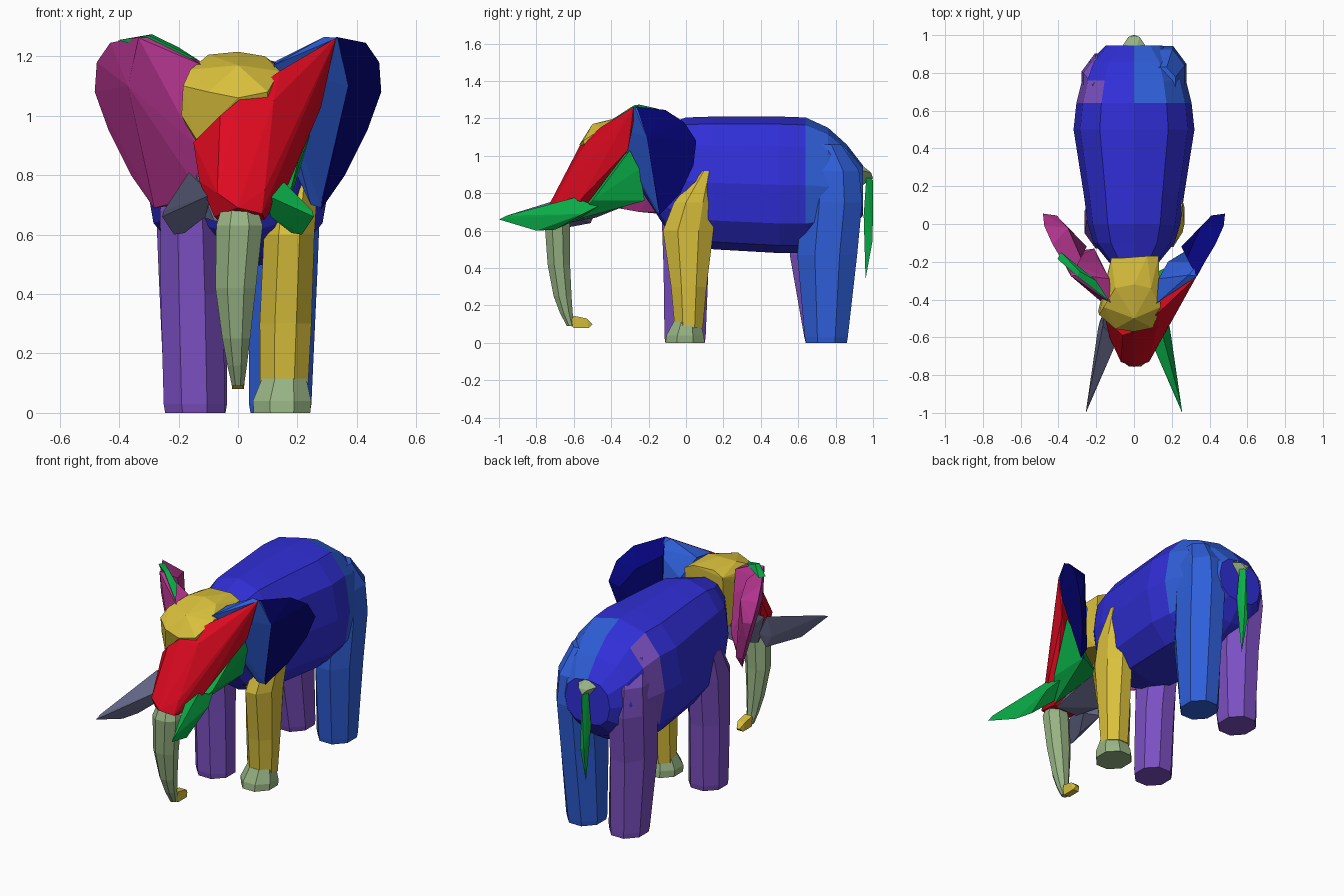
import bpy, bmesh, math
from mathutils import Vector

cube = bpy.data.objects.get("Cube")
if cube:
    bpy.data.objects.remove(cube, do_unlink=True)

COLOURS = {
    "royal_blue": (0.03, 0.028, 0.68), "blue": (0.028, 0.115, 0.70),
    "navy": (0.0015, 0.0015, 0.20), "magenta": (0.47, 0.036, 0.28),
    "red": (0.74, 0.003, 0.015), "yellow": (0.70, 0.53, 0.045),
    "green": (0.003, 0.43, 0.066), "sage": (0.31, 0.45, 0.23),
    "purple": (0.20, 0.08, 0.54), "slate": (0.13, 0.14, 0.25),
}
MATS = {}
for name, rgb in COLOURS.items():
    m = bpy.data.materials.new(name)
    m.use_nodes = True
    m.diffuse_color = (*rgb, 1)
    bsdf = next(n for n in m.node_tree.nodes if n.type == 'BSDF_PRINCIPLED')
    bsdf.inputs["Base Color"].default_value = (*rgb, 1)
    bsdf.inputs["Roughness"].default_value = 0.8
    MATS[name] = m


def finish(name, bm, *colours):
    bmesh.ops.recalc_face_normals(bm, faces=bm.faces)
    me = bpy.data.meshes.new(name)
    bm.to_mesh(me)
    bm.free()
    for c in colours:
        me.materials.append(MATS[c])
    ob = bpy.data.objects.new(name, me)
    bpy.context.collection.objects.link(ob)
    return ob


def hull(name, colour, pts):
    """Faceted convex part wrapped around a few corner points."""
    bm = bmesh.new()
    vs = [bm.verts.new(p) for p in pts]
    res = bmesh.ops.convex_hull(bm, input=vs)
    loose = {v for v in res["geom_interior"] + res["geom_unused"]
             if isinstance(v, bmesh.types.BMVert) and not v.link_faces}
    bmesh.ops.delete(bm, geom=list(loose), context='VERTS')
    return finish(name, bm, colour)


def loft(name, colours, rings):
    """Skin a list of equal-sized rings and cap both ends."""
    bm = bmesh.new()
    rows = [[bm.verts.new(p) for p in r] for r in rings]
    n = len(rows[0])
    for a, b in zip(rows, rows[1:]):
        for i in range(n):
            j = (i + 1) % n
            bm.faces.new((a[i], a[j], b[j], b[i]))
    bm.faces.new(rows[0])
    bm.faces.new(rows[-1])
    return finish(name, bm, *colours)


def flat_ring(z, cx, cy, rx, ry, n=8):
    """Horizontal ring with corners turned so its sides are flat."""
    k = 1 / math.cos(math.pi / n)
    return [Vector((cx + rx * k * math.cos((i + .5) * math.tau / n),
                    cy + ry * k * math.sin((i + .5) * math.tau / n), z)) for i in range(n)]


def power(v, e=0.82):
    return math.copysign(abs(v) ** e, v)


def body_ring(y, w, z0, z1, n=12):
    return [(w * power(math.cos(i * math.tau / n)), y,
             (z0 + z1) / 2 + (z1 - z0) / 2 * power(math.sin(i * math.tau / n)))
            for i in range(n)]


def mirror(pts):
    return [(-x, y, z) for x, y, z in pts]


# Barrel body, with one coloured haunch and a patch above the other thigh
body = loft("body", ("royal_blue", "blue", "purple"), [body_ring(*r) for r in (
    (-.23, .11, .80, 1.13), (-.10, .215, .60, 1.17), (0, .245, .53, 1.205),
    (.15, .265, .50, 1.21), (.50, .32, .48, 1.21), (.64, .305, .48, 1.205),
    (.76, .275, .52, 1.15), (.86, .235, .58, 1.06), (.945, .15, .68, .95))])
for p in body.data.polygons:
    x, y, z = p.center
    if y > .64 and x > .01 and z > .7:
        p.material_index = 1
    elif .64 < y < .76 and x < -.19 and z > .7:
        p.material_index = 2

# Rear legs whose thighs sink into the body
REAR = ((0, .142, .75, .10, .11), (.03, .142, .75, .105, .115), (.47, .152, .755, .115, .16),
        (.75, .158, .78, .12, .162), (.92, .158, .78, .11, .145), (1.06, .14, .74, .08, .09))
for name, colour, s, shift in (("left_rear_leg", "blue", 1, 0),
                               ("right_rear_leg", "purple", -1, -.04)):
    loft(name, (colour,), [flat_ring(z, s * x, y + min(z / .47, 1) * shift, rx, ry)
                           for z, x, y, rx, ry in REAR])

# Front legs and the one separate foot
loft("right_front_leg", ("purple",), [flat_ring(*r) for r in (
    (0, -.145, -.005, .10, .105), (.03, -.147, -.005, .103, .11), (.4, -.155, 0, .105, .12),
    (.68, -.162, .01, .10, .14), (.85, -.18, .06, .07, .09))])
loft("left_front_leg", ("yellow",), [flat_ring(*r) for r in (
    (.08, .155, .015, .08, .075), (.3, .16, .015, .087, .095), (.6, .172, .012, .085, .135),
    (.75, .187, .045, .08, .11), (.92, .217, .11, .04, .035))])
loft("left_front_foot", ("sage",), [flat_ring(*r) for r in (
    (0, .148, -.005, .095, .105), (.04, .148, -.005, .098, .10), (.115, .155, .005, .075, .07))])

# Cranium
hull("cranium", "yellow", [
    (-.12, -.18, 1.17), (.13, -.17, 1.17), (-.06, -.18, 1.20), (.07, -.17, 1.20),
    (-.10, -.34, 1.205), (.09, -.34, 1.20), (0, -.32, 1.215), (-.16, -.44, 1.155),
    (.14, -.44, 1.15), (-.185, -.48, 1.10), (-.19, -.46, 1.0), (-.14, -.50, .92),
    (-.10, -.555, 1.08), (.10, -.55, 1.08), (0, -.57, 1.06), (0, -.50, 1.17),
    (.10, -.5, .95), (-.12, -.2, .85), (.12, -.2, .85)])

# Face sheet running up to the left ear tip
hull("face", "red", [
    (.33, -.28, 1.262), (.31, -.27, 1.24), (.14, -.46, 1.15), (.12, -.55, 1.05),
    (0, -.57, 1.05), (-.06, -.59, 1.0), (-.15, -.51, .91), (-.13, -.60, .78),
    (-.08, -.68, .66), (-.07, -.73, .74), (0, -.757, .69), (.08, -.73, .67),
    (.09, -.70, .75), (.17, -.56, .77), (.28, -.31, 1.03), (.09, -.60, .65), (-.07, -.60, .65)])

# Cheek and jaw
hull("left_cheek", "green", [
    (.25, -.30, 1.03), (.18, -.50, .76), (.19, -.22, .76), (.12, -.45, .72),
    (.24, -.25, .93), (.03, -.30, .75), (.05, -.4, .95), (.09, -.60, .655)])
hull("jaw", "slate", [
    (-.14, -.55, .80), (-.15, -.48, .67), (-.13, -.28, .75), (.03, -.28, .77),
    (.04, -.5, .70), (-.05, -.3, .95), (-.08, -.61, .645), (.07, -.61, .645)])

# Tusks
TUSK = [(.255, -1, .66), (.25, -.96, .68), (.155, -.60, .775), (.09, -.62, .735),
        (.11, -.58, .66), (.18, -.70, .605), (.215, -.80, .60), (.19, -.55, .69),
        (.16, -.47, .73)]
hull("left_tusk", "green", TUSK)
hull("right_tusk", "slate", mirror(TUSK) + [(-.165, -.54, .81), (-.18, -.51, .64)])

# Ears: inner strip and outer flap
INNER = [(.29, -.27, 1.265), (.335, -.275, 1.262), (.37, -.21, 1.10), (.12, -.42, 1.17),
         (.13, -.29, 1.185), (.18, -.20, 1.08), (.28, -.14, .69), (.245, -.16, .70),
         (.16, -.25, .88), (.35, -.2, 1.22)]
FLAP = [(.33, -.275, 1.265), (.43, -.11, 1.245), (.475, -.01, 1.18), (.482, .055, 1.08),
        (.435, .04, .95), (.36, -.03, .80), (.28, -.14, .685), (.25, -.12, .75),
        (.41, .045, 1.06), (.35, -.02, 1.16), (.28, -.18, 1.2), (.37, -.21, 1.10)]
hull("left_ear_inner", "blue", INNER)
hull("left_ear_flap", "navy", FLAP)
hull("right_ear_inner", "magenta", mirror(INNER) + [
    (-.14, -.44, .90), (-.12, -.42, .73), (-.20, -.25, .70), (-.21, -.13, .88)])
hull("right_ear_flap", "magenta", mirror(FLAP))
hull("right_ear_rim", "green", [
    (-.405, -.185, 1.254), (-.30, -.278, 1.27), (-.13, -.41, 1.185),
    (-.29, -.25, 1.274), (-.385, -.15, 1.252), (-.25, -.28, 1.22), (-.20, -.30, 1.23)])

# Trunk and its curled tip
loft("trunk", ("sage",), [flat_ring(*r) for r in (
    (.69, .005, -.68, .06, .05), (.63, .005, -.688, .078, .067), (.42, -.008, -.68, .068, .06),
    (.25, -.006, -.66, .047, .048), (.16, -.003, -.64, .033, .034), (.09, 0, -.617, .02, .02))])
hull("trunk_tip", "yellow", [(s * x, y, z) for s in (-1, 1) for x, y, z in (
    (.012, -.625, .10), (.02, -.60, .08), (.024, -.60, .145), (.024, -.53, .13),
    (.02, -.52, .08), (.01, -.50, .10))])

# Tail root and tail
hull("tail_root", "sage", [
    (-.06, .945, .92), (.06, .945, .92), (0, .89, .99), (0, 1.0, .88),
    (-.03, .99, .91), (.03, .99, .91), (0, .94, .84)])
hull("tail", "green", [
    (-.02, .965, .90), (.02, .965, .90), (0, 1.0, .87), (-.028, .95, .68), (.028, .95, .68),
    (-.012, .998, .55), (.012, .998, .55), (0, .96, .34)])
